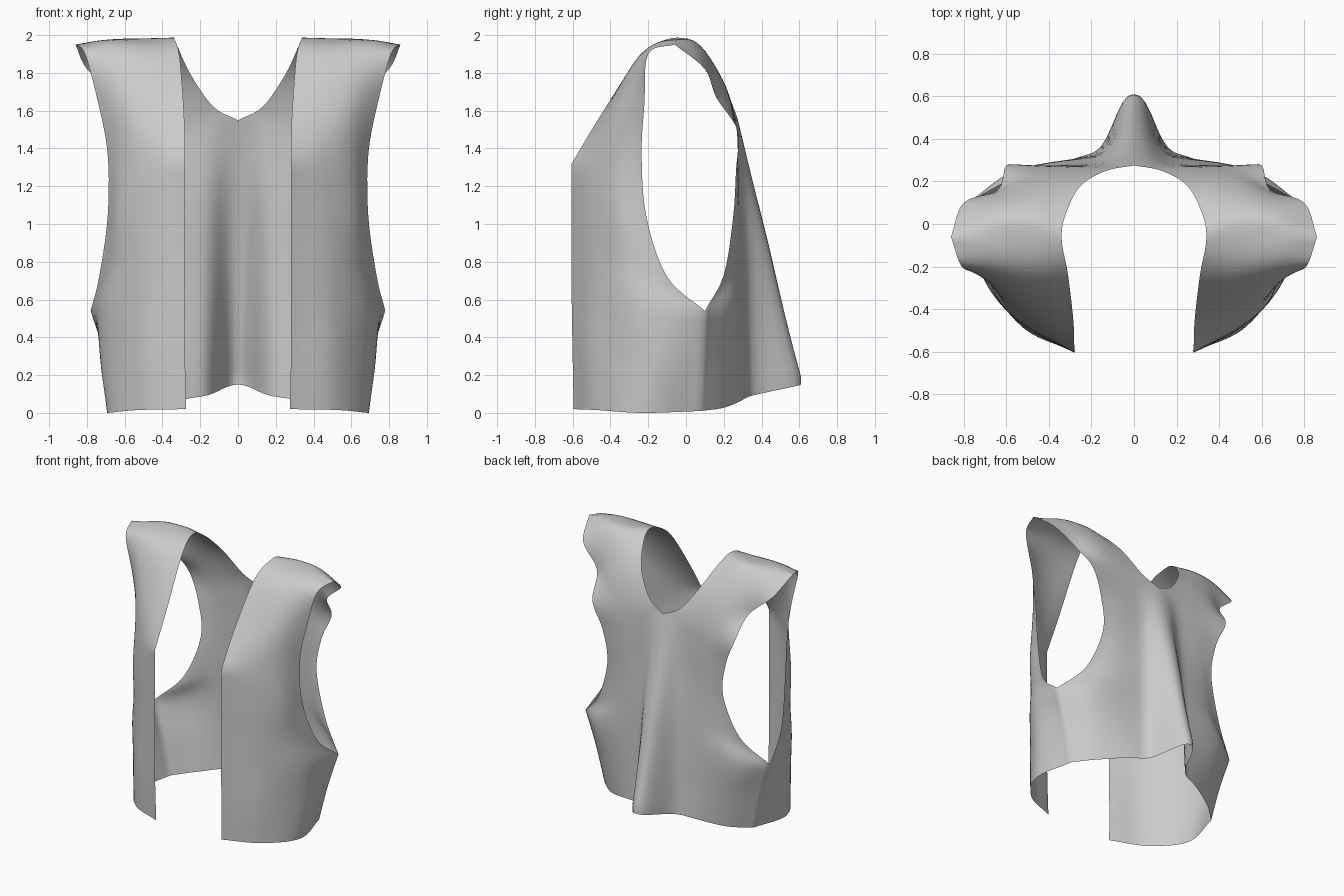
import bpy, bmesh, math
from mathutils import Vector

if "Cube" in bpy.data.objects:
    bpy.data.objects.remove(bpy.data.objects["Cube"])

# Half-vest cross rows, each running from the inner edge (opening / neck / centre back)
# to the outer edge (side seam / armhole).
FRONT = [  # front hem up to the shoulder ridge
    [(.275, -.595, .03), (.53, -.475, .025), (.69, -.23, .01), (.63, .08, .02)],
    [(.28, -.60, .30), (.53, -.48, .30), (.72, -.20, .30), (.70, .09, .30)],
    [(.28, -.605, .60), (.52, -.48, .58), (.71, -.25, .57), (.78, .10, .55)],
    [(.28, -.605, .85), (.50, -.49, .82), (.65, -.33, .80), (.735, -.10, .73)],
    [(.28, -.605, 1.10), (.48, -.50, 1.08), (.63, -.37, 1.05), (.69, -.21, 1.05)],
    [(.28, -.605, 1.33), (.45, -.50, 1.34), (.60, -.38, 1.36), (.69, -.235, 1.38)],
    [(.285, -.455, 1.58), (.45, -.42, 1.59), (.60, -.35, 1.62), (.74, -.22, 1.65)],
    [(.31, -.24, 1.90), (.48, -.24, 1.91), (.65, -.22, 1.92), (.81, -.20, 1.91)],
    [(.34, -.07, 1.995), (.50, -.04, 1.99), (.70, -.05, 1.985), (.86, -.06, 1.96)],
]
BACK = [  # behind the shoulder down to the back hem
    [(.32, .05, 1.95), (.48, .08, 1.95), (.64, .08, 1.93), (.80, .10, 1.83)],
    [(.25, .18, 1.80), (.40, .20, 1.76), (.52, .20, 1.72), (.64, .16, 1.68)],
    [(.13, .25, 1.63), (.30, .26, 1.57), (.45, .265, 1.53), (.60, .275, 1.50)],
    [(0, .275, 1.56), (.20, .275, 1.40), (.36, .275, 1.34), (.52, .265, 1.30)],
    [(0, .29, 1.25), (.20, .285, 1.15), (.36, .275, 1.08), (.49, .25, 1.05)],
    [(0, .31, .90), (.20, .305, .84), (.42, .27, .78), (.60, .20, .74)],
    [(0, .32, .60), (.24, .31, .58), (.56, .25, .56), (.78, .10, .55)],
    [(0, .33, .33), (.24, .315, .31), (.52, .23, .30), (.70, .09, .30)],
    [(0, .34, .11), (.24, .32, .09), (.48, .21, .04), (.63, .08, .02)],
]


def spline(points, steps):
    """Smooth curve passing through all points."""
    p = [Vector(q) for q in points]
    p = [2 * p[0] - p[1]] + p + [2 * p[-1] - p[-2]]
    out = []
    for i in range(1, len(p) - 2):
        a, b, c, d = p[i - 1:i + 3]
        for s in range(steps):
            t = s / steps
            out.append(0.5 * (2 * b + (c - a) * t + (2 * a - 5 * b + 4 * c - d) * t ** 2
                              + (3 * b - a - 3 * c + d) * t ** 3))
    out.append(p[-2])
    return out


def cornered(points, steps, corners):
    """Spline that turns sharply at the given point numbers."""
    out, ends = [], [0] + corners + [len(points) - 1]
    for a, b in zip(ends, ends[1:]):
        out = out[:-1] + spline(points[a:b + 1], steps)
    return out


ROW_STEPS, COL_STEPS = 5, 9
# Corners: lapel break and neck point inside, armhole base and shoulder tip outside
corners = [[5, 12], [], [], [2, 8, 15]]
columns = [cornered(c, ROW_STEPS, k) for c, k in zip(zip(*(FRONT + BACK)), corners)]
grid = [spline(r, COL_STEPS) for r in zip(*columns)]

# Centre-back pleat, growing toward the hem
for row in grid[len(FRONT) * ROW_STEPS:]:
    for v in row:
        if v.y > .2:
            drop = max(0, min(1, (1.56 - v.z) / 1.4))
            bump = drop * math.exp(-(abs(v.x) / .115) ** 2.6)
            v.y += .27 * bump
            v.z += .05 * bump * drop ** 4

bm = bmesh.new()
verts = [[bm.verts.new(v) for v in row] for row in grid]
for a, b in zip(verts, verts[1:]):
    for j in range(len(a) - 1):
        bm.faces.new((a[j], a[j + 1], b[j + 1], b[j]))
bmesh.ops.remove_doubles(bm, verts=bm.verts, dist=.0005)
for f in bm.faces:
    f.smooth = True
bmesh.ops.recalc_face_normals(bm, faces=bm.faces)

# Stand the hem on the ground
low = min(v.co.z for v in bm.verts)
bmesh.ops.translate(bm, verts=bm.verts, vec=(0, 0, -low))

# Make the outside of the cloth the front side of the faces
bm.faces.ensure_lookup_table()
if bm.faces[0].normal.y > 0:
    bmesh.ops.reverse_faces(bm, faces=bm.faces)

mesh = bpy.data.meshes.new("vest")
bm.to_mesh(mesh)
bm.free()
vest = bpy.data.objects.new("vest", mesh)
bpy.context.collection.objects.link(vest)

# Left half
mirror = vest.modifiers.new("mirror", 'MIRROR')
mirror.use_axis[0] = True
mirror.use_clip = True
mirror.merge_threshold = .001
